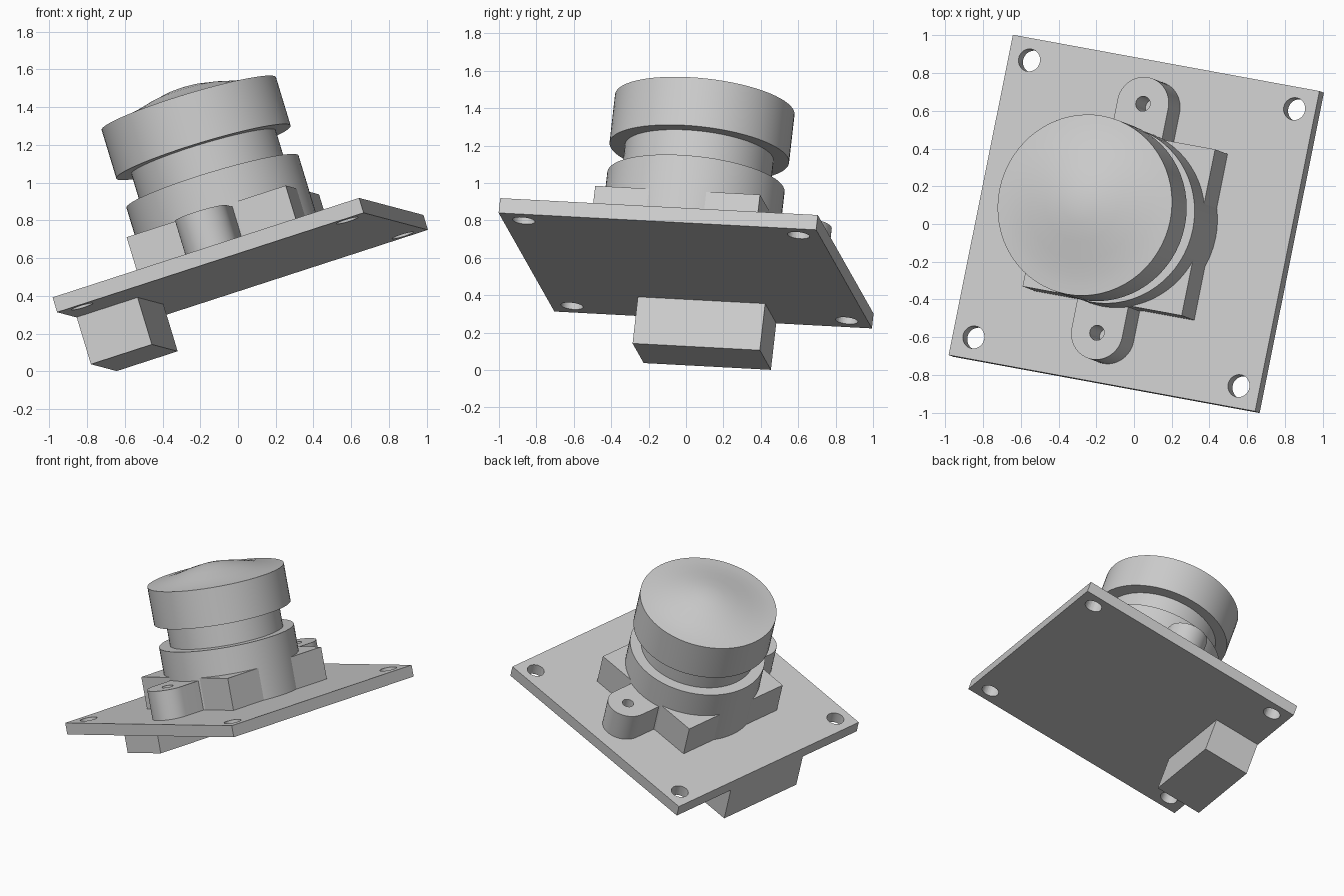
import bpy, bmesh, math
from mathutils import Matrix, Vector

if "Cube" in bpy.data.objects:
    bpy.data.objects.remove(bpy.data.objects["Cube"], do_unlink=True)

grey = bpy.data.materials.new("plain grey")
grey.use_nodes = True
grey.diffuse_color = (0.6, 0.6, 0.6, 1)
grey.node_tree.nodes["Principled BSDF"].inputs["Base Color"].default_value = (0.6, 0.6, 0.6, 1)

# Tilted frame of the whole module: origin at the centre of the board's top
u = Vector((0.937, -0.172, 0.304)).normalized()
v = Vector((0.197, 0.979, -0.052))
v = (v - u * v.dot(u)).normalized()
n = u.cross(v)
FRAME = Matrix((u, v, n)).transposed().to_4x4()
FRAME.translation = (0, 0.005, 0.61)

AXIS = -0.015   # lens axis position across the board
HALF = 0.867    # half the board side
THICK = 0.083


def finish(name, bm, smooth=False):
    bmesh.ops.recalc_face_normals(bm, faces=bm.faces)
    mesh = bpy.data.meshes.new(name)
    bm.to_mesh(mesh)
    bm.free()
    mesh.materials.append(grey)
    ob = bpy.data.objects.new(name, mesh)
    bpy.context.collection.objects.link(ob)
    ob.matrix_world = FRAME
    if smooth:
        select(ob)
        bpy.ops.object.shade_smooth_by_angle(angle=math.radians(30))
    return ob


def select(ob):
    bpy.ops.object.select_all(action='DESELECT')
    ob.select_set(True)
    bpy.context.view_layer.objects.active = ob


def prism(name, outline, low, high, smooth=False):
    bm = bmesh.new()
    face = bm.faces.new([bm.verts.new((x, y, low)) for x, y in outline])
    new = bmesh.ops.extrude_face_region(bm, geom=[face])["geom"]
    top = [g for g in new if isinstance(g, bmesh.types.BMVert)]
    bmesh.ops.translate(bm, verts=top, vec=(0, 0, high - low))
    return finish(name, bm, smooth)


def box(name, x0, x1, y0, y1, low, high):
    return prism(name, [(x0, y0), (x1, y0), (x1, y1), (x0, y1)], low, high)


def arc(x, y, r, start, sweep, steps):
    angles = [start + sweep * i / steps for i in range(steps + 1)]
    return [(x + r * math.cos(a), y + r * math.sin(a)) for a in angles]


def lathe(name, profile, sides=64):
    bm = bmesh.new()
    verts = [bm.verts.new((r, 0, h)) for r, h in profile]
    edges = [bm.edges.new(pair) for pair in zip(verts, verts[1:])]
    bmesh.ops.spin(bm, geom=verts + edges, cent=(0, 0, 0), axis=(0, 0, 1),
                   angle=math.tau, steps=sides, use_duplicate=False)
    bmesh.ops.remove_doubles(bm, verts=bm.verts, dist=0.0005)
    bmesh.ops.translate(bm, verts=bm.verts, vec=(AXIS, 0, 0))
    return finish(name, bm, True)


def drill(ob, x, y, r, low, high):
    cutter = prism("hole_cutter", arc(x, y, r, 0, math.tau, 32)[:-1], low, high)
    cutter.hide_render = True
    mod = ob.modifiers.new("hole", 'BOOLEAN')
    mod.operation = 'DIFFERENCE'
    mod.solver = 'EXACT'
    mod.object = cutter
    select(ob)
    bpy.ops.object.modifier_apply(modifier=mod.name)
    bpy.data.objects.remove(cutter, do_unlink=True)
    bpy.ops.object.shade_smooth_by_angle(angle=math.radians(30))


# Circuit board with corner holes
board = box("circuit_board", -HALF, HALF, -HALF, HALF, -THICK, 0)
for sx in (-1, 1):
    for sy in (-1, 1):
        drill(board, sx * 0.75, sy * 0.75, 0.06, -0.2, 0.1)

# Connector under the board
box("connector", -0.865, -0.52, -0.35, 0.345, -0.345, -THICK)

# Lens holder: square base and round barrel
box("holder_base", AXIS - 0.45, AXIS + 0.45, -0.45, 0.45, 0, 0.23)
lathe("holder_barrel", [(0, 0), (0.477, 0), (0.477, 0.42), (0, 0.42)])

# Screw ears on both sides of the holder
for side, label in ((-1, "front"), (1, "back")):
    end = arc(AXIS, side * 0.62, 0.143, 0, side * math.pi, 24)
    outline = end + [(AXIS - 0.143, side * 0.43), (AXIS + 0.143, side * 0.43)]
    ear = prism(label + "_screw_ear", outline, 0, 0.21)
    drill(ear, AXIS, side * 0.62, 0.04, 0.03, 0.3)

# Lens: neck, then cap with a shallow domed glass
lathe("lens_neck", [(0, 0.41), (0.4, 0.41), (0.4, 0.6), (0, 0.6)])
rim = 0.855
lathe("lens_cap", [(0, 0.585), (0.483, 0.585), (0.483, rim), (0.43, rim + 0.006),
                   (0.38, rim + 0.015), (0.3, rim + 0.032), (0.2, rim + 0.06),
                   (0.1, rim + 0.081), (0.05, rim + 0.087), (0, rim + 0.089)])
